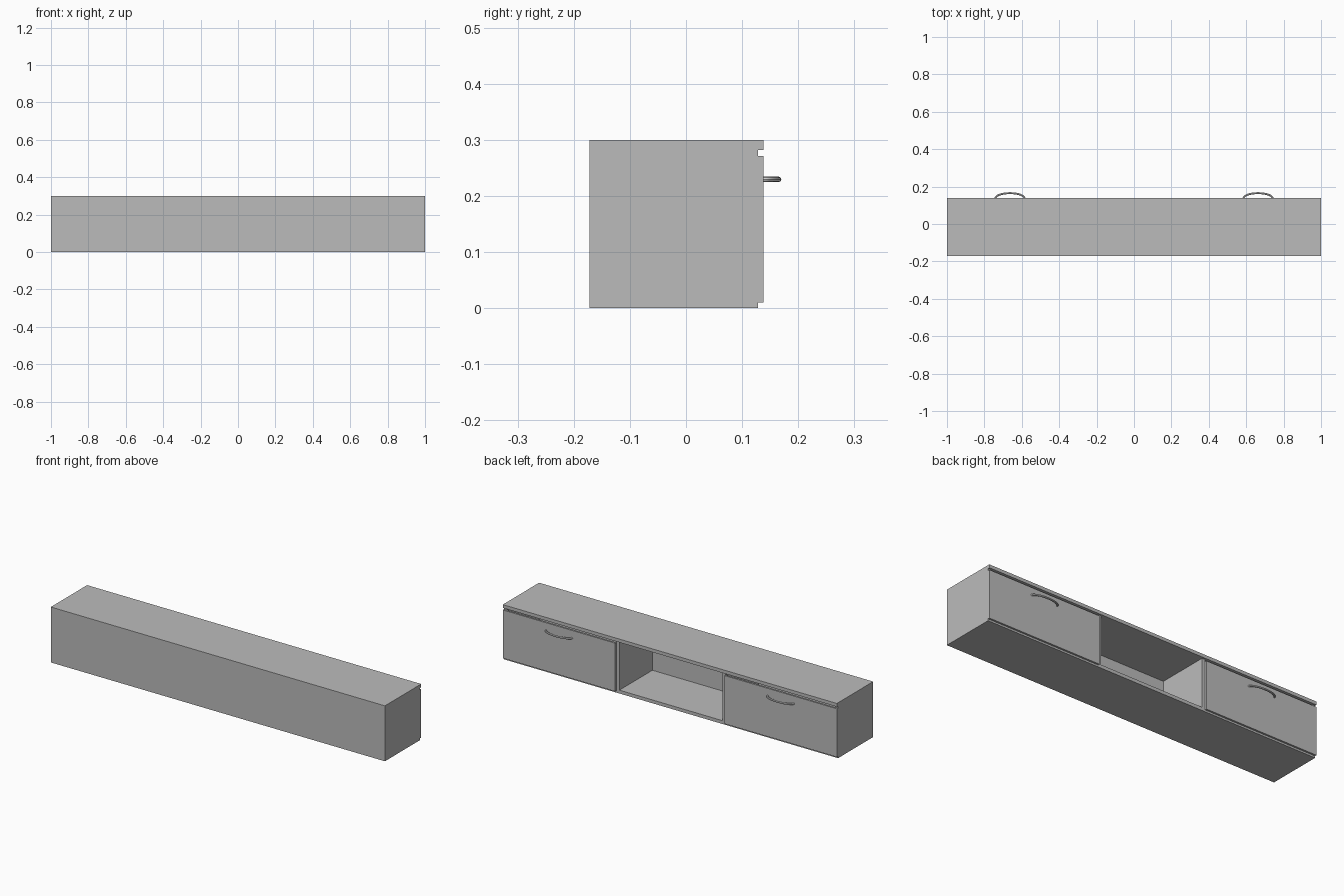
import bpy
import math

if "Cube" in bpy.data.objects:
    bpy.data.objects.remove(bpy.data.objects["Cube"])


def material(name, value):
    m = bpy.data.materials.new(name)
    m.diffuse_color = (value, value, value, 1)
    m.use_nodes = True
    m.node_tree.nodes["Principled BSDF"].inputs["Base Color"].default_value = m.diffuse_color
    return m


GREY = material("cabinet grey", 0.5)
METAL = material("light metal", 0.72)

BACK, CARCASS, FACE = -0.172, 0.128, 0.138   # depth planes along y
T = 0.018                                    # panel thickness
H = 0.30                                     # overall height
DOOR_IN = 0.327                              # inner edge of each door


def panel(name, x, y, z):
    """Box panel from (min, max) ranges."""
    bpy.ops.mesh.primitive_cube_add(size=1, location=[sum(r) / 2 for r in (x, y, z)])
    o = bpy.context.object
    o.name = name
    o.scale = [r[1] - r[0] for r in (x, y, z)]
    bpy.ops.object.transform_apply(location=False, rotation=False, scale=True)
    o.data.materials.append(GREY)
    return o


def handle(name, cx):
    """Bowed round bar whose ends meet the door."""
    curve = bpy.data.curves.new(name, 'CURVE')
    curve.dimensions = '3D'
    curve.bevel_depth = 0.005
    curve.bevel_resolution = 2
    curve.use_fill_caps = True
    n = 20
    s = curve.splines.new('POLY')
    s.points.add(n)
    for i, p in enumerate(s.points):
        a = math.pi * i / n
        p.co = (cx + 0.078 * math.cos(a), FACE - 0.001 + 0.028 * math.sin(a), 0.2295, 1)
    curve.materials.append(METAL)
    o = bpy.data.objects.new(name, curve)
    bpy.context.collection.objects.link(o)
    bpy.ops.object.select_all(action='DESELECT')
    o.select_set(True)
    bpy.context.view_layer.objects.active = o
    bpy.ops.object.convert(target='MESH')
    bpy.ops.object.shade_smooth_by_angle()


# Carcass: overhanging top, bottom and closed long side
panel("top_panel", (-1, 1), (BACK, FACE), (H - T, H))
panel("bottom_panel", (-1, 1), (BACK, CARCASS), (0, T))
panel("long_panel", (-1, 1), (BACK, BACK + T), (T, H - T))

# Mirrored ends, dividers, doors and handles
for side, label in ((-1, "left"), (1, "right")):
    def span(a, b):
        return tuple(sorted((side * a, side * b)))
    inner = (BACK + T, CARCASS)
    panel(label + "_end_panel", span(1 - T, 1), inner, (T, H - T))
    panel(label + "_divider", span(DOOR_IN - T, DOOR_IN), inner, (T, H - T))
    panel(label + "_door", span(DOOR_IN, 1), (CARCASS, FACE), (0.01, 0.271))
    handle(label + "_handle", side * (1 + DOOR_IN) / 2)
